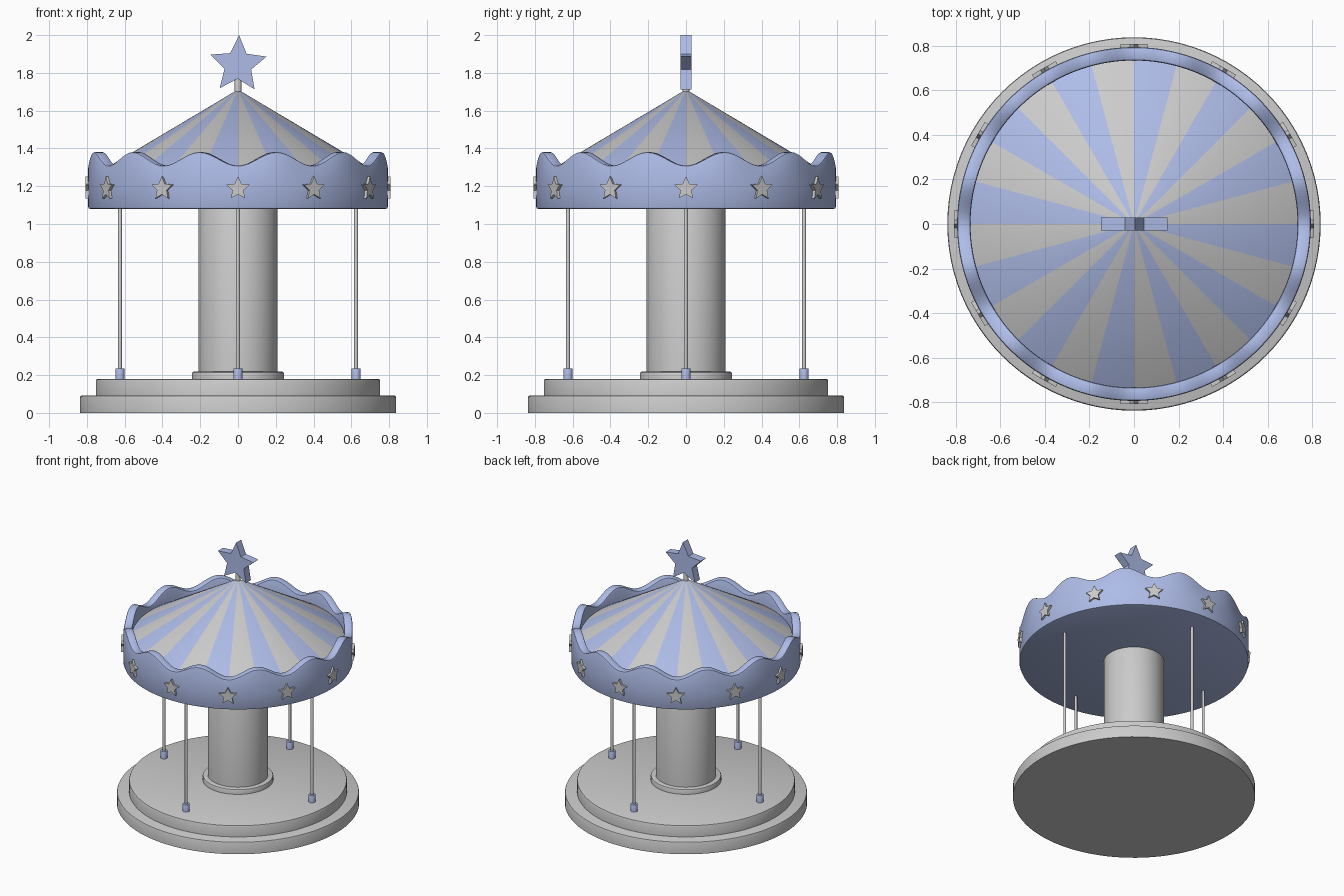
import bpy, bmesh
from math import sin, cos, pi, radians
from mathutils import Matrix

if "Cube" in bpy.data.objects:
    bpy.data.objects.remove(bpy.data.objects["Cube"])

blue = bpy.data.materials.new("soft_blue")
blue.diffuse_color = (0.42, 0.50, 0.80, 1)
blue.use_nodes = True
blue.node_tree.nodes["Principled BSDF"].inputs["Base Color"].default_value = blue.diffuse_color
grey = bpy.data.materials.new("plain_grey")
grey.diffuse_color = (0.6, 0.6, 0.6, 1)
grey.use_nodes = True
grey.node_tree.nodes["Principled BSDF"].inputs["Base Color"].default_value = grey.diffuse_color


def finish(name, bm, mats=(), smooth=True):
    bmesh.ops.remove_doubles(bm, verts=bm.verts, dist=1e-5)
    bmesh.ops.recalc_face_normals(bm, faces=bm.faces)
    me = bpy.data.meshes.new(name)
    bm.to_mesh(me)
    bm.free()
    ob = bpy.data.objects.new(name, me)
    bpy.context.collection.objects.link(ob)
    for m in mats:
        me.materials.append(m)
    if smooth:
        bpy.ops.object.select_all(action='DESELECT')
        ob.select_set(True)
        bpy.context.view_layer.objects.active = ob
        bpy.ops.object.shade_smooth_by_angle(angle=radians(35))
    return ob


def lathe(name, profile, segs=96, mats=(), wave=None, stripe=None, at=(0, 0)):
    """Spin (radius, z, wave weight) points round a vertical axis."""
    bm = bmesh.new()
    rings = []
    for i in range(segs):
        a = 2 * pi * i / segs
        w = wave(a) if wave else 0
        rings.append([bm.verts.new((at[0] + p[0] * cos(a), at[1] + p[0] * sin(a),
                                    p[1] + (p[2] * w if len(p) > 2 else 0)))
                      for p in profile])
    for i in range(segs):
        r0, r1 = rings[i], rings[(i + 1) % segs]
        for j in range(len(profile) - 1):
            quad = [r0[j], r1[j], r1[j + 1], r0[j + 1]]
            if profile[j][0] == 0:
                quad.pop(1)
            elif profile[j + 1][0] == 0:
                quad.pop(2)
            f = bm.faces.new(quad)
            if stripe:
                f.material_index = stripe(i)
    return finish(name, bm, mats)


def disc(r, z0, z1, b):
    """Closed cylinder profile with a rounded top edge."""
    return [(0, z0), (r, z0), (r, z1 - b), (r - 0.3 * b, z1 - 0.3 * b), (r - b, z1), (0, z1)]


def star(name, R, r, depth, matrix, mats=()):
    """Upright extruded five-point star facing -y."""
    bm = bmesh.new()
    loops = []
    for y in (-depth / 2, depth / 2):
        loops.append([bm.verts.new((q * sin(k * pi / 5), y, q * cos(k * pi / 5)))
                      for k in range(10) for q in [r if k % 2 else R]])
        bm.faces.new(loops[-1])
    for k in range(10):
        n = (k + 1) % 10
        bm.faces.new([loops[0][k], loops[0][n], loops[1][n], loops[1][k]])
    bm.transform(matrix)
    return finish(name, bm, mats, smooth=False)


# Stepped platform and centre column
lathe("base_lower", disc(0.837, 0, 0.093, 0.01))
lathe("base_upper", disc(0.753, 0.09, 0.18, 0.01))
lathe("column_collar", disc(0.244, 0.175, 0.218, 0.01))
lathe("column", disc(0.209, 0.2, 1.09, 0.002), 64)

# Four poles with blue sockets
for i in range(4):
    p = (0.625 * cos(i * pi / 2), 0.625 * sin(i * pi / 2))
    lathe(f"pole_{i + 1}", disc(0.01, 0.18, 1.09, 0.001), 16, at=p)
    lathe(f"pole_socket_{i + 1}", disc(0.024, 0.175, 0.236, 0.003), 24, [blue], at=p)

# Canopy rim with a scalloped top edge
rim = [(0, 1.08), (0.783, 1.08), (0.790, 1.083), (0.793, 1.09),
       (0.793, 1.2), (0.793, 1.335, 1), (0.790, 1.342, 1), (0.783, 1.345, 1),
       (0.743, 1.345, 1), (0.736, 1.342, 1), (0.733, 1.335, 1),
       (0.733, 1.24), (0, 1.24)]
lathe("canopy_rim", rim, 192, [blue], wave=lambda a: -0.036 * cos(12 * a))

# Striped cone roof: 24 stripes, four segments each
lathe("roof", [(0, 1.25), (0.736, 1.25), (0.736, 1.274), (0.015, 1.703), (0, 1.703)],
      96, [grey, blue], stripe=lambda i: (i // 4) % 2)

# Twelve small stars round the rim
for i in range(12):
    m = (Matrix.Rotation(i * pi / 6, 4, 'Z') @ Matrix.Translation((0, -0.795, 1.188)))
    star(f"rim_star_{i + 1}", 0.064, 0.031, 0.026, m)

# Top star on a short post
lathe("top_post", disc(0.018, 1.68, 1.80, 0.002), 24)
star("top_star", 0.157, 0.074, 0.06,
     Matrix.Translation((0, 0, 1.843)) @ Matrix.Rotation(radians(2), 4, 'Y'), [blue])
